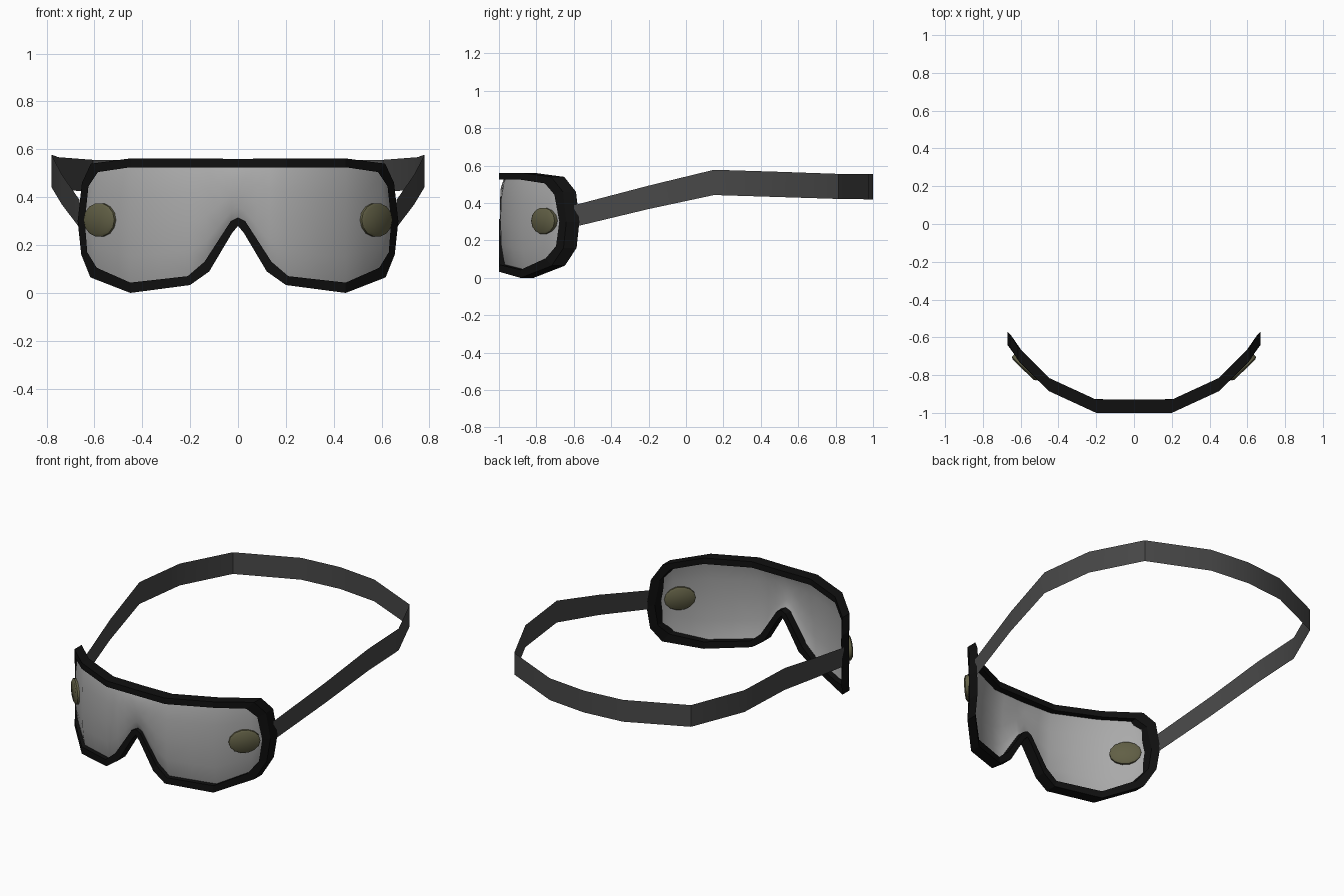
import bpy, math
from mathutils import Matrix, Vector

if "Cube" in bpy.data.objects:
    bpy.data.objects.remove(bpy.data.objects["Cube"])


def material(name, rgb):
    m = bpy.data.materials.new(name)
    m.diffuse_color = (*rgb, 1)
    m.use_nodes = True
    m.node_tree.nodes["Principled BSDF"].inputs["Base Color"].default_value = m.diffuse_color
    return m


BLACK = material("black rubber", (0.005, 0.005, 0.005))
GREY = material("grey lens", (0.40, 0.40, 0.40))
STRAP = material("dark grey elastic", (0.065, 0.065, 0.065))
OLIVE = material("olive button", (0.12, 0.115, 0.06))


def interp(table, x):
    """Piecewise linear lookup in a list of (x, value)."""
    for (x0, v0), (x1, v1) in zip(table, table[1:]):
        if x <= x1:
            return v0 + (v1 - v0) * (x - x0) / (x1 - x0)
    return table[-1][1]


def build(name, verts, faces, mat, smooth=None):
    """Make the right half of a part and mirror it across x = 0."""
    mesh = bpy.data.meshes.new(name)
    mesh.from_pydata(verts, [], faces)
    mesh.materials.append(mat)
    ob = bpy.data.objects.new(name, mesh)
    bpy.context.collection.objects.link(ob)
    bpy.context.view_layer.objects.active = ob
    ob.select_set(True)
    if smooth:
        bpy.ops.object.shade_smooth_by_angle(angle=math.radians(smooth))
    mod = ob.modifiers.new("mirror", 'MIRROR')
    mod.merge_threshold = 0.0005
    bpy.ops.object.modifier_apply(modifier=mod.name)
    ob.select_set(False)
    return ob


# Wrap-around curve of the goggles: front y at each x
CURVE = [(0, -1), (0.2, -1), (0.45, -0.885), (0.61, -0.73), (0.65, -0.66), (0.67, -0.64)]
DEPTH = 0.07

# Frame outlines, from top centre round to the nose
OUTER = [(0, .56), (.2, .562), (.45, .562), (.615, .54), (.652, .46), (.67, .3), (.655, .16),
         (.617, .065), (.45, .0), (.2, .033), (.12, .09), (.025, .25), (0, .28)]
INNER = [(0, .525), (.2, .525), (.45, .525), (.585, .505), (.625, .445), (.64, .3), (.63, .17),
         (.59, .105), (.45, .043), (.21, .07), (.14, .13), (.03, .3), (0, .315)]

# Frame: rectangular section following both outlines
verts, faces = [], []
for o, i in zip(OUTER, INNER):
    for (x, z), d in ((o, 0), (i, 0), (i, DEPTH), (o, DEPTH)):
        verts.append((x, interp(CURVE, x) + d, z))
for s in range(len(OUTER) - 1):
    for k in range(4):
        n = (k + 1) % 4
        faces.append((4 * s + k, 4 * s + n, 4 * s + 4 + n, 4 * s + 4 + k))
build("goggle_frame", verts, faces, BLACK)

# Lens: smooth curved sheet, edges tucked back into the frame
MID = [((a + c) / 2, (b + d) / 2) for (a, b), (c, d) in zip(OUTER, INNER)]
top = MID[:6]
bottom = MID[:4:-1]
columns = [0, .0275, .08, .13, .205, .33, .45, .53, .6, .635, .65]
rows = [0, .08, .25, .5, .75, .92, 1]
verts, faces = [], []
for x in columns:
    z0, z1 = interp(bottom, x), interp(top, x)
    for t in rows:
        back = 0.006 + 0.03 * abs(2 * t - 1) ** 3
        verts.append((x, interp(CURVE, x) + back, z0 + (z1 - z0) * t))
R = len(rows)
for c in range(len(columns) - 1):
    for r in range(R - 1):
        a = c * R + r
        faces.append((a, a + R, a + R + 1, a + 1))
build("lens", verts, faces, GREY, 60)

# Side buttons: oval discs set through the lens
N = 14
normal = Vector((0.7, -0.72, 0)).normalized()
tangent = Vector((0.72, 0.7, 0)).normalized()
centre = Vector((0.573, -0.757, 0.305))
verts = []
for d, s in ((0.02, 0.86), (0.012, 1), (-0.012, 1), (-0.02, 0.86)):
    for k in range(N):
        a = 2 * math.pi * k / N
        verts.append(centre + normal * d + tangent * (0.09 * s * math.cos(a))
                     + Vector((0, 0, 0.071 * s * math.sin(a))))
faces = [tuple(range(N)), tuple(range(4 * N - 1, 3 * N - 1, -1))]
for ring in range(3):
    for k in range(N):
        n = (k + 1) % N
        faces.append((ring * N + k, ring * N + N + k, ring * N + N + n, ring * N + n))
build("side_buttons", verts, faces, OLIVE, 40)

# Strap: thin flat band round the back of the head (x, y, low z, high z)
PATH = [(.662, -.6, .272, .388), (.735, -.2, .368, .493), (.78, .15, .443, .578),
        (.75, .5, .432, .567), (.605, .815, .422, .556), (.25, .975, .42, .555), (0, 1, .42, .555)]
verts, faces = [], []
for x, y, lo, hi in PATH:
    verts += [(x, y, lo), (x, y, hi)]
for k in range(0, 2 * len(PATH) - 2, 2):
    faces.append((k, k + 2, k + 3, k + 1))
build("head_strap", verts, faces, STRAP, 40)
